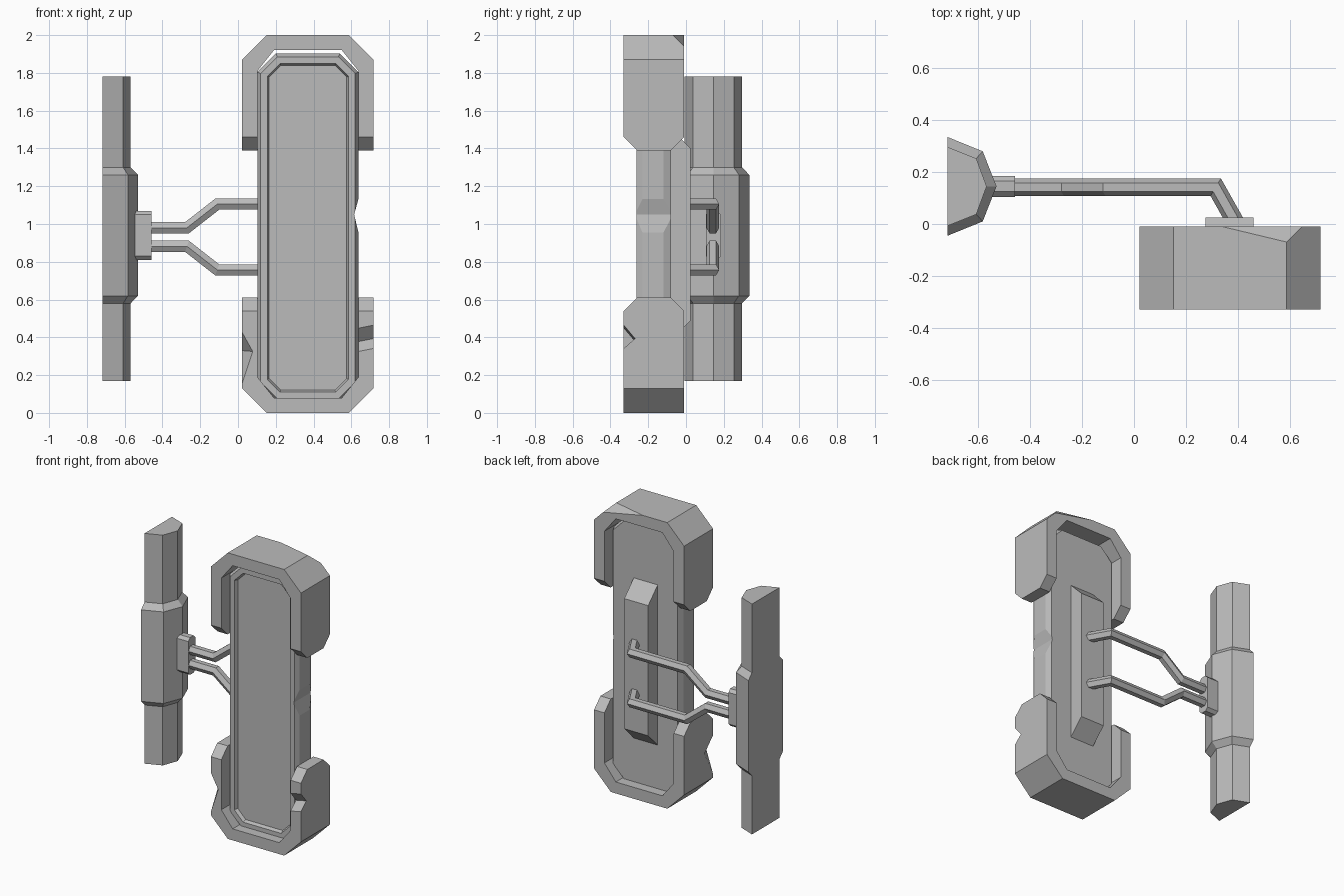
import bpy, bmesh, math
from mathutils import Vector

cube = bpy.data.objects.get("Cube")
if cube:
    bpy.data.objects.remove(cube, do_unlink=True)

grey = bpy.data.materials.new("plain grey")
grey.use_nodes = True
COLOUR = (0.5, 0.5, 0.5, 1)
grey.diffuse_color = COLOUR
grey.node_tree.nodes["Principled BSDF"].inputs["Base Color"].default_value = COLOUR

CX, PANEL_Z = 0.37, 0.98      # panel centre


def finish(name, bm):
    bmesh.ops.recalc_face_normals(bm, faces=bm.faces)
    mesh = bpy.data.meshes.new(name)
    bm.to_mesh(mesh)
    bm.free()
    mesh.materials.append(grey)
    obj = bpy.data.objects.new(name, mesh)
    bpy.context.collection.objects.link(obj)
    return obj


def loft(name, rings):
    """Skin a list of equal-length point rings and cap both ends."""
    bm = bmesh.new()
    loops = [[bm.verts.new(p) for p in ring] for ring in rings]
    n = len(loops[0])
    for a, b in zip(loops, loops[1:]):
        for i in range(n):
            j = (i + 1) % n
            bm.faces.new((a[i], a[j], b[j], b[i]))
    bm.faces.new(loops[0])
    bm.faces.new(loops[-1])
    return finish(name, bm)


def hull(name, points):
    bm = bmesh.new()
    for p in points:
        bm.verts.new(p)
    bmesh.ops.convex_hull(bm, input=bm.verts)
    bmesh.ops.dissolve_limit(bm, angle_limit=0.01, verts=bm.verts, edges=bm.edges)
    return finish(name, bm)


def carve(obj, points):
    """Cut a convex chip out of an object."""
    cutter = hull("chip_cutter", points)
    cutter.hide_render = True
    mod = obj.modifiers.new("chip", "BOOLEAN")
    mod.operation, mod.solver, mod.object = "DIFFERENCE", "EXACT", cutter
    bpy.context.view_layer.objects.active = obj
    bpy.ops.object.modifier_apply(modifier=mod.name)
    bpy.data.objects.remove(cutter, do_unlink=True)


def slice_off(bm, point, normal):
    cut = bmesh.ops.bisect_plane(bm, geom=bm.verts[:] + bm.edges[:] + bm.faces[:],
                                 plane_co=point, plane_no=normal, clear_outer=True)
    edges = [e for e in cut["geom_cut"] if isinstance(e, bmesh.types.BMEdge)]
    bmesh.ops.holes_fill(bm, edges=edges)


def octagon(hw, hh, c, y):
    pts = [(hw, hh - c), (hw - c, hh), (c - hw, hh), (-hw, hh - c)]
    pts += [(-x, -z) for x, z in pts]
    return [(CX + x, y, PANEL_Z + z) for x, z in pts]


# Main panel: bevelled octagonal slab with a raised rim around the front
PANEL = [(0.25, -0.08), (0.268, -0.12), (0.268, -0.23), (0.25, -0.262),
         (0.215, -0.262), (0.205, -0.238)]
panel = loft("panel", [octagon(hw, hw + 0.655, 0.1 - 0.586 * (0.27 - hw), y)
                       for hw, y in PANEL])
carve(panel, [(CX + x, y, z) for y in (-0.4, 0.1)
              for x, z in ((0.245, 1.05), (0.3, 1.25), (0.3, 0.82))])


# U-shaped end guards, the lower one mirrored about mid height
def guard(name, flip):
    outer = [(0.348, 1.39), (0.348, 1.87), (0.218, 2.0)]
    inner = [(0.268, 1.39), (0.268, 1.81), (0.18, 1.92)]
    outline = (outer + [(-x, z) for x, z in reversed(outer)]
               + [(-x, z) for x, z in inner] + list(reversed(inner)))
    bm = bmesh.new()
    face = bm.faces.new([bm.verts.new((CX + x, -0.33, z)) for x, z in outline])
    moved = bmesh.ops.extrude_face_region(bm, geom=[face])["geom"]
    bmesh.ops.translate(bm, vec=(0, 0.32, 0),
                        verts=[v for v in moved if isinstance(v, bmesh.types.BMVert)])
    bmesh.ops.recalc_face_normals(bm, faces=bm.faces)
    # chamfer the arm ends front and back
    slice_off(bm, (0, -0.33, 1.46), (0, -1, -1))
    slice_off(bm, (0, -0.01, 1.46), (0, 1, -1))
    if flip:
        for v in bm.verts:
            v.co.z = 2 - v.co.z
    else:
        # broken rear corner
        p = Vector((0.34, -0.01, 2.0))
        slice_off(bm, p, Vector((0.25, -0.06, 0)).cross(Vector((0.31, 0, -0.06))))
    return finish(name, bm)


guard("upper_guard", False)
lower = guard("lower_guard", True)
carve(lower, [(x, y, z - dz) for x, dz in ((0.6, 0.03), (0.75, 0))
              for y, z in ((-0.27, 0.40), (-0.35, 0.495), (-0.35, 0.33))])
carve(lower, [(0.02, -0.33, 0.43), (0.078, -0.33, 0.325), (0.02, -0.33, 0.15),
              (0.02, -0.23, 0.33), (-0.1, -0.5, 0.3)])

# Rear mounting block with sloped ends
hull("rear_block", [(x, y, z) for x in (0.275, 0.46)
                    for y, z in ((-0.085, 0.38), (0.025, 0.49), (0.025, 1.40), (-0.085, 1.51))])


# Bent six-sided arms
def arm(name, z_hand, z_panel):
    path = [Vector(p) for p in ((-0.5, 0.142, z_hand), (-0.27, 0.142, z_hand),
                                (-0.11, 0.142, z_panel), (0.315, 0.142, z_panel),
                                (0.395, 0.0, z_panel))]
    rings = []
    for i, p in enumerate(path):
        d_in = (p - path[max(i - 1, 0)]).normalized()
        d_out = (path[min(i + 1, len(path) - 1)] - p).normalized()
        t = (d_in + d_out).normalized()
        mitre = 1 / max(t.dot(d_out), t.dot(d_in))
        in_bend_y = abs(t.y) > 0.01
        up = Vector((0, 0, 1)) if in_bend_y else Vector((-t.z, 0, t.x))
        side = up.cross(t)
        k_up, k_side = (1, mitre) if in_bend_y else (mitre, 1)
        rings.append([p + side * math.cos(a) * 0.034 * k_side + up * math.sin(a) * 0.034 * k_up
                      for a in (math.tau * k / 6 for k in range(6))])
    loft(name, rings)


arm("upper_arm", 0.98, 1.105)
arm("lower_arm", 0.882, 0.757)

# Bracket joining the arms to the side plate
hull("arm_bracket", [(x, 0.145 + sy * y, 0.94 + sz * z) for x in (-0.56, -0.458)
                     for sy in (-1, 1) for sz in (-1, 1)
                     for y, z in ((0.04, 0.11), (0.02, 0.13))])


# Side plate: half-octagon bar with a thicker middle
def bar_ring(z, thick):
    pts = [(0, 0.19), (0.135, 0.135), (0.188, 0)] if thick else \
          [(0, 0.152), (0.11, 0.108), (0.15, 0)]
    pts = pts + [(x, -y) for x, y in reversed(pts[:2])]
    return [(-0.718 + x, 0.145 + y, z) for x, y in pts]


loft("side_plate", [bar_ring(z, thick) for z, thick in
                    ((0.17, False), (0.58, False), (0.62, True),
                     (1.26, True), (1.30, False), (1.78, False))])
